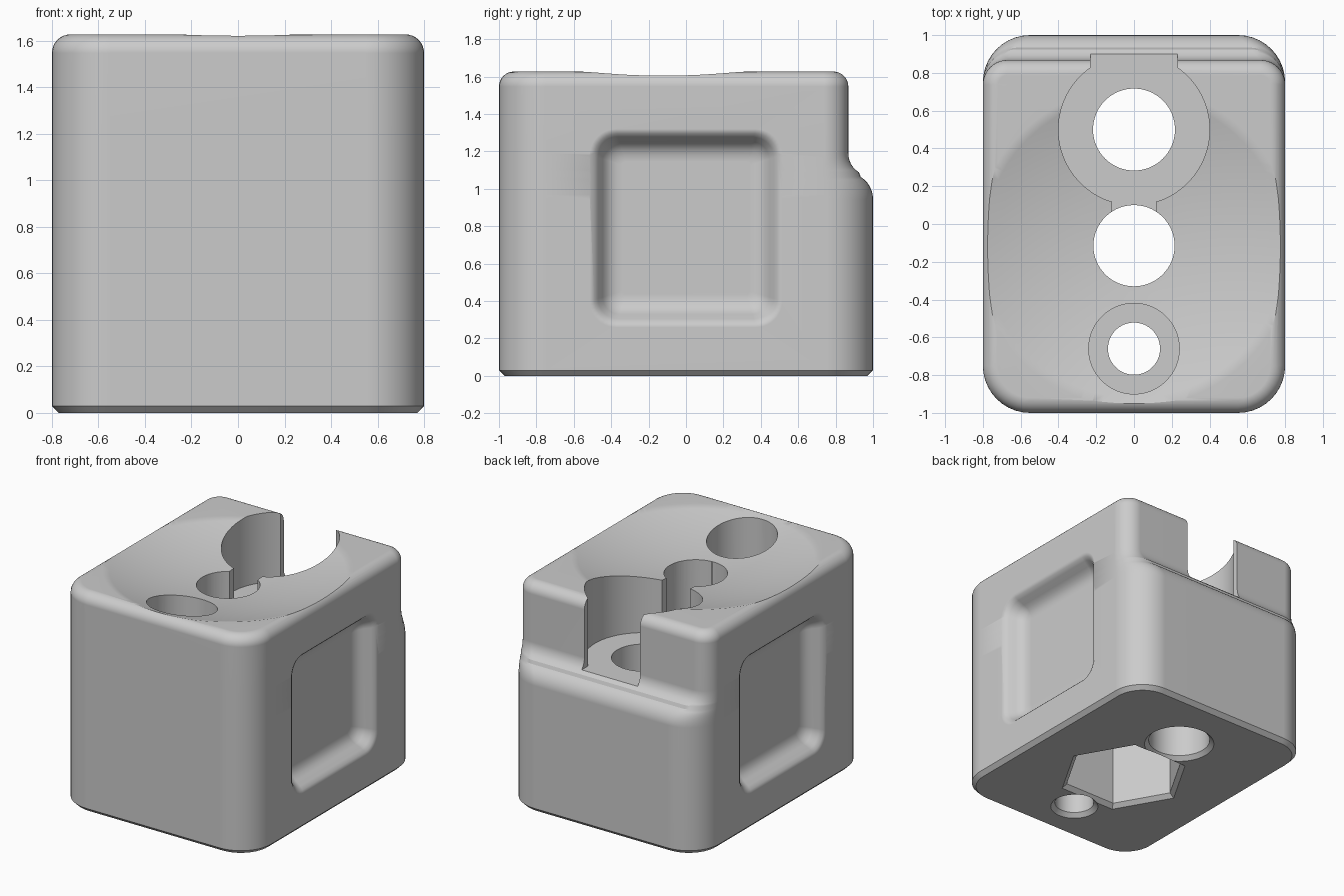
import bpy
import bmesh
from math import sin, cos, pi, radians, sqrt
from mathutils import Matrix

cube = bpy.data.objects.get("Cube")
if cube:
    bpy.data.objects.remove(cube, do_unlink=True)

grey = bpy.data.materials.new("light_grey")
grey.use_nodes = True
GREY = (0.6, 0.6, 0.6, 1)
grey.diffuse_color = GREY
grey.node_tree.nodes["Principled BSDF"].inputs["Base Color"].default_value = GREY


def rounded_rect(hx, y0, y1, r0, r1, steps=10):
    """Outline with corner radius r0 at y0 and r1 at y1."""
    pts = []
    corners = [(hx - r1, y1 - r1, r1, 0), (r1 - hx, y1 - r1, r1, 1),
               (r0 - hx, y0 + r0, r0, 2), (hx - r0, y0 + r0, r0, 3)]
    for cx, cy, r, quarter in corners:
        for i in range(steps + 1):
            a = (quarter + i / steps) * pi / 2
            pts.append((cx + r * cos(a), cy + r * sin(a)))
    return pts


def circle(r, y, sides=64):
    return [(r * cos(2 * pi * i / sides), y + r * sin(2 * pi * i / sides))
            for i in range(sides)]


def loft(name, rings, matrix=Matrix()):
    """Skin a stack of (outline, z) rings and cap both ends."""
    bm = bmesh.new()
    loops = [[bm.verts.new((x, y, z)) for x, y in pts] for pts, z in rings]
    for a, b in zip(loops, loops[1:]):
        n = len(a)
        for i in range(n):
            j = (i + 1) % n
            bm.faces.new((a[i], a[j], b[j], b[i]))
    bm.faces.new(loops[0][::-1])
    bm.faces.new(loops[-1])
    bm.transform(matrix)
    bmesh.ops.recalc_face_normals(bm, faces=bm.faces[:])
    mesh = bpy.data.meshes.new(name)
    bm.to_mesh(mesh)
    bm.free()
    obj = bpy.data.objects.new(name, mesh)
    bpy.context.collection.objects.link(obj)
    return obj


def box(name, x, y0, y1, z0, z1):
    pts = [(x, y0), (x, y1), (-x, y1), (-x, y0)]
    return loft(name, [(pts, z0), (pts, z1)])


TOP, FLOOR, SKIRT = 1.627, 1.11, 0.03
FILLET, STEP_Y = 0.08, 0.868


def body_ring(inset, back, r_back):
    return rounded_rect(0.8 - inset, inset - 1, back - inset,
                        0.25 - inset, r_back - inset)


# Body: chamfered foot, curved step at the back, rounded top rim
rings = [(body_ring(SKIRT, 1, 0.25), 0), (body_ring(0, 1, 0.25), SKIRT)]
drop = 1 - STEP_Y
for i in range(7):                      # convex shoulder
    a = i / 6 * radians(58)
    y = 1 - 0.14 * (1 - cos(a))
    rings.append((body_ring(0, y, 0.25 - 0.12 * (1 - y) / drop), 0.945 + 0.14 * sin(a)))
for i in range(7):                      # concave sweep into the upper wall
    a = (1 - i / 6) * radians(58)
    y = STEP_Y + 0.12 * (1 - cos(a))
    rings.append((body_ring(0, y, 0.25 - 0.12 * (y and (1 - y)) / drop), 1.19 - 0.12 * sin(a)))
for i in range(9):
    a = i / 8 * pi / 2
    rings.append((body_ring(FILLET * (1 - cos(a)), STEP_Y, 0.13),
                  TOP - FILLET * (1 - sin(a))))
body = loft("block_body", rings)

# Shallow round dish in the top
DISH_R, DISH_Y, DEPTH = 0.85, -0.12, 0.13
sphere_r = (DISH_R ** 2 + DEPTH ** 2) / (2 * DEPTH)
sphere_z = TOP - DEPTH + sphere_r
dish = [(circle(0.08 * i, DISH_Y, 96), sphere_z - sqrt(sphere_r ** 2 - (0.08 * i) ** 2))
        for i in range(1, 15)]
cutters = [loft("dish_cutter", dish)]

# Rear pocket with its back opening and the neck to the middle hole
cutters += [
    loft("pocket_cutter", [(circle(0.4, 0.5, 96), FLOOR), (circle(0.4, 0.5, 96), 2)]),
    box("opening_cutter", 0.23, 0.5, 1.2, FLOOR, 2),
    box("neck_cutter", 0.117, -0.1, 0.4, FLOOR, 2),
    loft("front_counterbore_cutter", [(circle(0.24, -0.66), FLOOR), (circle(0.24, -0.66), 2)]),
]


# Through holes with chamfered mouths, and the hexagonal nut socket
def bore(name, r, y, sides, z1, chamfer):
    flare = chamfer / cos(pi / sides)
    return loft(name, [(circle(r + 2 * flare, y, sides), -chamfer),
                       (circle(r, y, sides), chamfer), (circle(r, y, sides), z1)])


cutters += [
    bore("rear_hole_cutter", 0.217, 0.5, 64, 2, 0.03),
    loft("middle_hole_cutter", [(circle(0.215, -0.115), 0.3), (circle(0.215, -0.115), 2)]),
    bore("front_hole_cutter", 0.138, -0.66, 64, 2, 0.03),
    bore("nut_socket_cutter", 0.43, -0.115, 6, 0.6, 0.03),
]

# Soft-edged finger recess on each side
profile = [(-0.04, -0.02), (0, 0), (0.025, 0.012), (0.045, 0.033), (0.07, 0.075),
           (0.09, 0.1), (0.115, 0.118), (0.145, 0.127), (0.175, 0.13)]
for side, label in ((1, "left"), (-1, "right")):
    # local x -> world z, local y -> world y, local z -> depth into the side
    place = Matrix(((0, 0, -side, side * 0.8), (0, 1, 0, 0),
                    (1, 0, 0, 0.79), (0, 0, 0, 1)))
    stack = []
    for inset, depth in profile:
        r = max(0.14 - inset * 0.7, 0.02)
        stack.append((rounded_rect(0.53 - inset, inset - 0.515, 0.515 - inset, r, r), depth))
    cutters.append(loft(label + "_recess_cutter", stack, place))

# Carve everything, then drop the cutters
bpy.context.view_layer.objects.active = body
body.select_set(True)
for cutter in cutters:
    cutter.hide_render = True
    mod = body.modifiers.new(cutter.name, "BOOLEAN")
    mod.operation, mod.solver, mod.object = "DIFFERENCE", "EXACT", cutter
    bpy.ops.object.modifier_apply(modifier=mod.name)
    bpy.data.objects.remove(cutter, do_unlink=True)

body.data.materials.clear()
body.data.materials.append(grey)
bpy.ops.object.select_all(action="DESELECT")
body.select_set(True)
bpy.ops.object.shade_smooth_by_angle(angle=radians(28))
normals = body.modifiers.new("Weighted Normals", "WEIGHTED_NORMAL")
normals.keep_sharp = True
